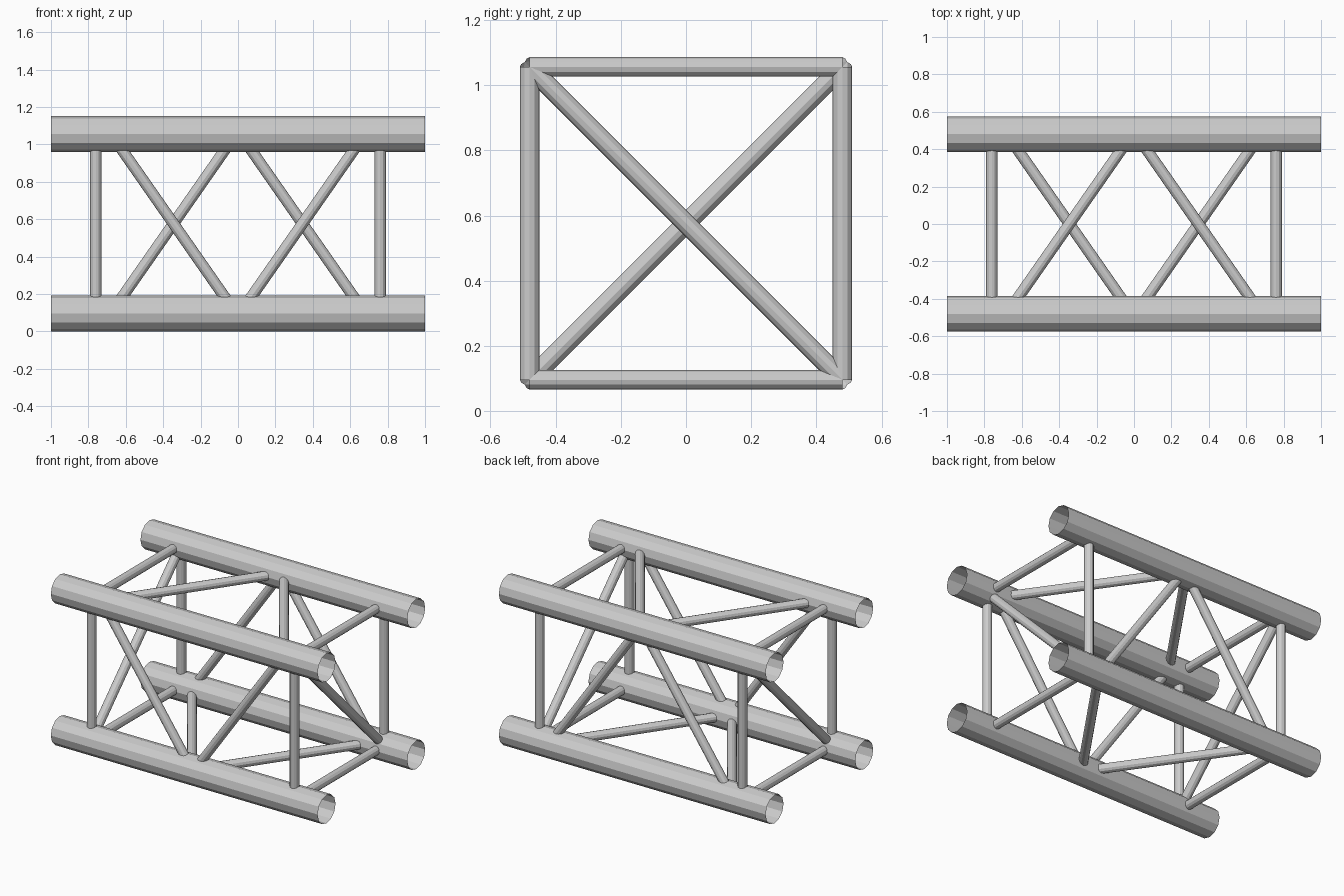
import bpy
import bmesh
from math import pi
from mathutils import Matrix, Vector

old = bpy.data.objects.get("Cube")
if old:
    bpy.data.objects.remove(old, do_unlink=True)

HALF = 0.48          # chord centre offset in y and z
MID = 0.576          # height of the truss axis
CHORD_R, BRACE_R = 0.096, 0.03
POST_X = 0.76        # end frames
NEAR, FAR = 0.01, 0.68   # diagonal ends, measured from mid-span

metal = bpy.data.materials.new("aluminium_grey")
metal.use_nodes = True
grey = (0.6, 0.6, 0.6, 1)
metal.diffuse_color = grey
metal.node_tree.nodes["Principled BSDF"].inputs["Base Color"].default_value = grey


def tube(name, start, end, radius):
    """Open twelve-sided tube between two points."""
    a, b = Vector(start), Vector(end)
    axis = b - a
    bm = bmesh.new()
    bmesh.ops.create_cone(bm, cap_ends=False, segments=12, radius1=radius,
                          radius2=radius, depth=axis.length)
    turn = axis.to_track_quat('Z', 'Y').to_matrix().to_4x4()
    bm.transform(Matrix.Translation((a + b) / 2) @ turn)
    mesh = bpy.data.meshes.new(name)
    bm.to_mesh(mesh)
    bm.free()
    mesh.materials.append(metal)
    obj = bpy.data.objects.new(name, mesh)
    bpy.context.collection.objects.link(obj)


def point(x, corner):
    """Point on a chord's centre line; corner holds the y and z signs."""
    return (x, corner[0] * HALF, MID + corner[1] * HALF)


corners = {"front_bottom": (-1, -1), "front_top": (-1, 1),
           "back_top": (1, 1), "back_bottom": (1, -1)}

# Main chords
for name, c in corners.items():
    tube(name + "_chord", point(-1, c), point(1, c), CHORD_R)

# Each face: two end struts and a pair of diagonals meeting near mid-span
# (first corner carries the wide ends, second corner the near ends)
faces = {"front": ("front_top", "front_bottom"),
         "back": ("back_bottom", "back_top"),
         "top": ("front_top", "back_top"),
         "bottom": ("back_bottom", "front_bottom")}
for name, (wide, near) in faces.items():
    w, n = corners[wide], corners[near]
    for side, s in (("left", 1), ("right", -1)):
        tube(f"{name}_{side}_strut", point(s * POST_X, w), point(s * POST_X, n), BRACE_R)
        tube(f"{name}_{side}_diagonal", point(s * FAR, w), point(s * NEAR, n), BRACE_R)

# Cross braces inside the end frames
tube("left_cross_brace", point(POST_X, corners["front_top"]),
     point(POST_X, corners["back_bottom"]), BRACE_R)
tube("right_cross_brace", point(-POST_X, corners["front_bottom"]),
     point(-POST_X, corners["back_top"]), BRACE_R)
